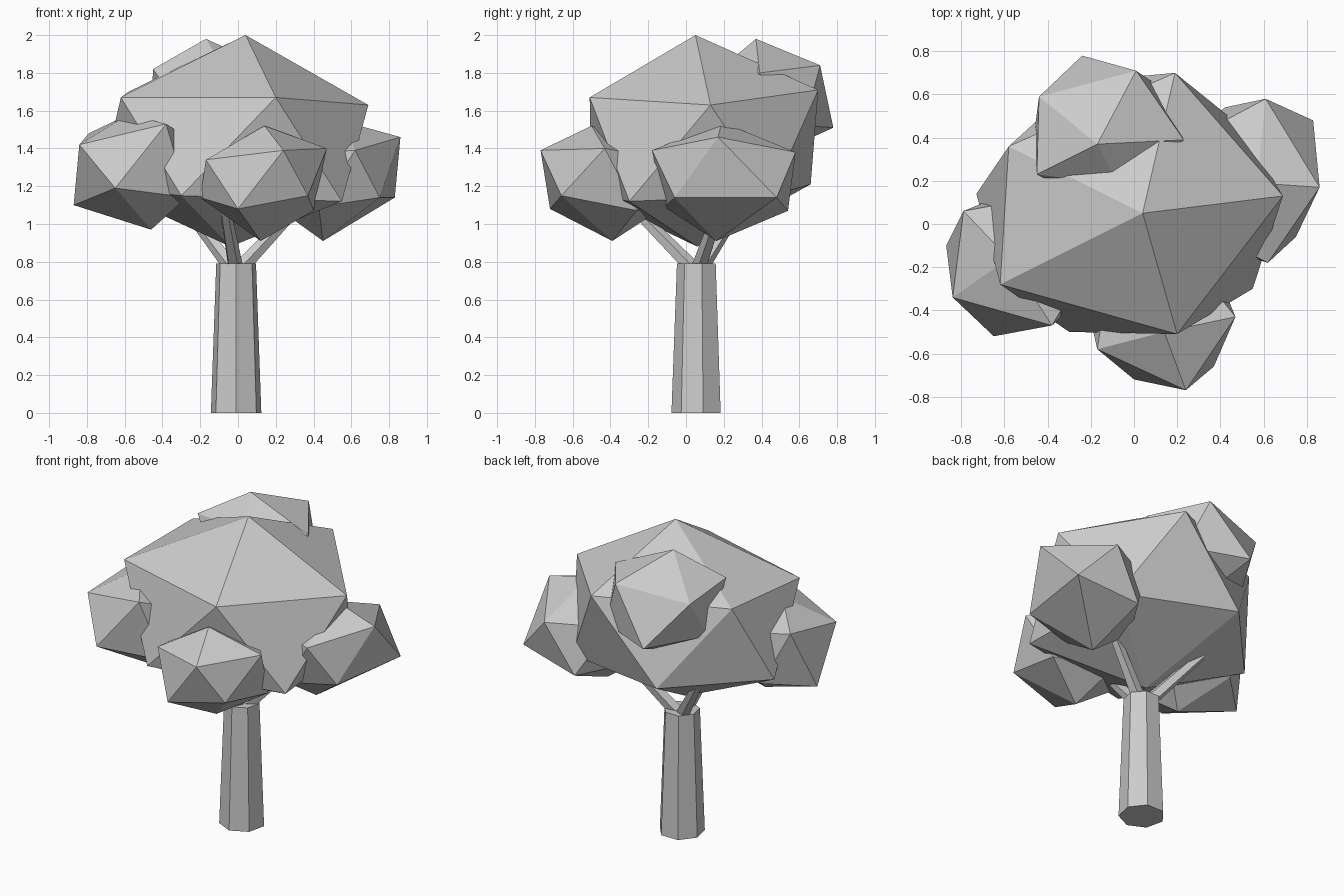
import bpy, bmesh, math
from mathutils import Vector

if "Cube" in bpy.data.objects:
    bpy.data.objects.remove(bpy.data.objects["Cube"])


def finish(bm, name):
    bmesh.ops.recalc_face_normals(bm, faces=bm.faces)
    me = bpy.data.meshes.new(name)
    bm.to_mesh(me)
    bm.free()
    bpy.context.collection.objects.link(bpy.data.objects.new(name, me))


def clump(name, centre, r, rz, nudges):
    """Squashed icosahedron; each nudge point pulls its nearest corner onto it."""
    bm = bmesh.new()
    bmesh.ops.create_icosphere(bm, subdivisions=1, radius=1)
    for v in bm.verts:
        v.co = Vector((v.co.x * r, v.co.y * r, v.co.z * rz)) + Vector(centre)
    free = list(bm.verts)
    for p in nudges:
        v = min(free, key=lambda v: (v.co - Vector(p)).length)
        free.remove(v)
        v.co = p
    finish(bm, name)


def limb(name, a, b, ra, rb, sides):
    """Tapered straight limb from a to b, first corner towards +y when upright."""
    a, b = Vector(a), Vector(b)
    rot = (b - a).to_track_quat('Z', 'Y')
    bm = bmesh.new()
    rings = []
    for c, r in ((a, ra), (b, rb)):
        angles = [2 * math.pi * k / sides for k in range(sides)]
        rings.append([bm.verts.new(c + rot @ Vector((r * math.sin(t), r * math.cos(t), 0)))
                      for t in angles])
    for k in range(sides):
        j = (k + 1) % sides
        bm.faces.new((rings[0][k], rings[0][j], rings[1][j], rings[1][k]))
    bm.faces.new(rings[0])
    bm.faces.new(rings[1])
    finish(bm, name)


# trunk and three spreading branches
limb("trunk", (-.01, .06, 0), (-.01, .06, .79), .137, .108, 7)
for i in range(3):
    t = math.radians(20 + 120 * i)
    d = Vector((math.cos(t), math.sin(t), 0))
    base = Vector((-.01, .06, .77)) + d * .03
    limb(f"branch_{i + 1}", base, base + d * .40 + Vector((0, 0, .40)), .042, .026, 5)

# main foliage mass
clump("main_foliage", (0, .06, 1.43), .77, .56, [
    (.04, .05, 2.0), (.20, -.51, 1.67), (.69, .13, 1.63), (.19, .70, 1.71),
    (-.58, .36, 1.70), (-.62, -.28, 1.67), (.55, -.30, 1.12), (-.30, -.50, 1.15),
    (-.73, .14, 1.20), (-.25, .66, 1.21), (.50, .45, 1.15), (-.04, .06, .88)])

# smaller foliage clumps around it
clump("back_foliage", (-.13, .43, 1.66), .37, .31, [
    (-.17, .37, 1.98), (.01, .71, 1.84), (.23, .39, 1.80), (-.07, .18, 1.82),
    (-.45, .23, 1.82), (-.44, .59, 1.78), (-.24, .78, 1.51)])
clump("front_foliage", (.14, -.45, 1.21), .36, .31, [
    (.14, -.50, 1.52), (.24, -.77, 1.39), (-.17, -.58, 1.34), (.47, -.43, 1.40),
    (0, -.72, 1.08), (.37, -.66, 1.15), (-.20, -.45, 1.14), (.12, -.39, .91)])
clump("right_foliage", (.53, .20, 1.23), .37, .31, [
    (.57, .19, 1.54), (.86, .17, 1.46), (.62, -.18, 1.39), (.61, .58, 1.38),
    (.83, .48, 1.14), (.75, -.06, 1.14), (.42, .54, 1.07), (.45, .16, .91)])
clump("left_foliage", (-.53, -.18, 1.28), .36, .31, [
    (-.58, -.16, 1.58), (-.84, -.34, 1.42), (-.65, -.52, 1.19), (-.38, -.47, 1.53),
    (-.79, .06, 1.48), (-.87, -.10, 1.10), (-.46, -.15, .97)])
